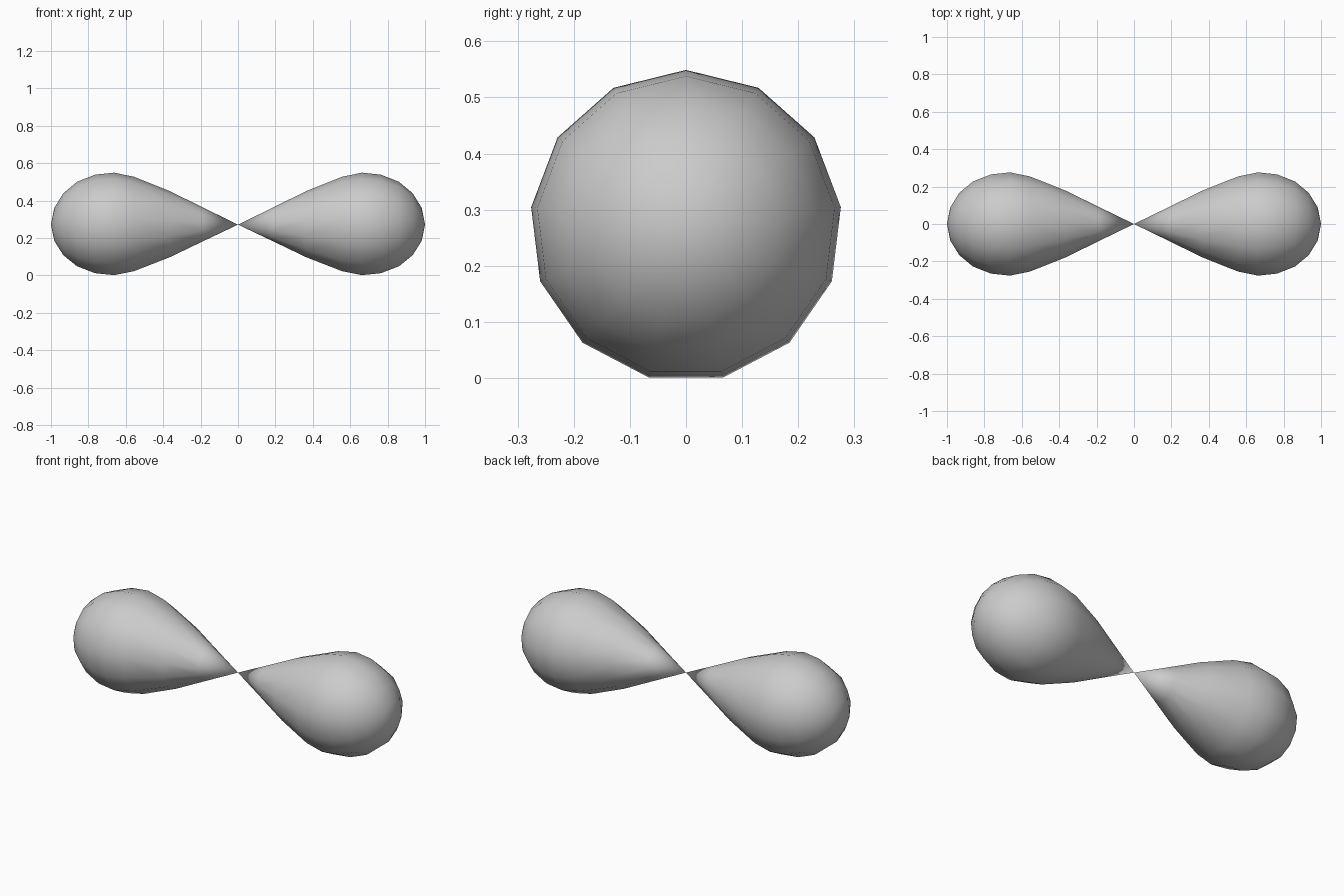
import bpy, bmesh, math

if "Cube" in bpy.data.objects:
    bpy.data.objects.remove(bpy.data.objects["Cube"])

SIDES = 13
CZ = 0.271
# teardrop profile: (distance along x, radius)
PROFILE = [(0.19, 0.093), (0.364, 0.179), (0.556, 0.256), (0.663, 0.278), (0.765, 0.267),
           (0.861, 0.229), (0.934, 0.168), (0.982, 0.09)]


def lobe(name, sign):
    bm = bmesh.new()
    inner = bm.verts.new((0, 0, CZ))
    outer = bm.verts.new((sign, 0, CZ))
    rings = []
    for x, r in PROFILE:
        rings.append([bm.verts.new((sign * x,
                                    r * math.sin(2 * math.pi * i / SIDES),
                                    CZ + r * math.cos(2 * math.pi * i / SIDES)))
                      for i in range(SIDES)])
    for i in range(SIDES):
        j = (i + 1) % SIDES
        bm.faces.new((inner, rings[0][i], rings[0][j]))
        for a, b in zip(rings, rings[1:]):
            bm.faces.new((a[i], b[i], b[j], a[j]))
        bm.faces.new((rings[-1][j], rings[-1][i], outer))
    bmesh.ops.recalc_face_normals(bm, faces=bm.faces)
    for f in bm.faces:
        f.smooth = True
    mesh = bpy.data.meshes.new(name)
    bm.to_mesh(mesh)
    bm.free()
    bpy.context.collection.objects.link(bpy.data.objects.new(name, mesh))


# two mirrored lobes touching at a point
lobe("right_lobe", 1)
lobe("left_lobe", -1)
